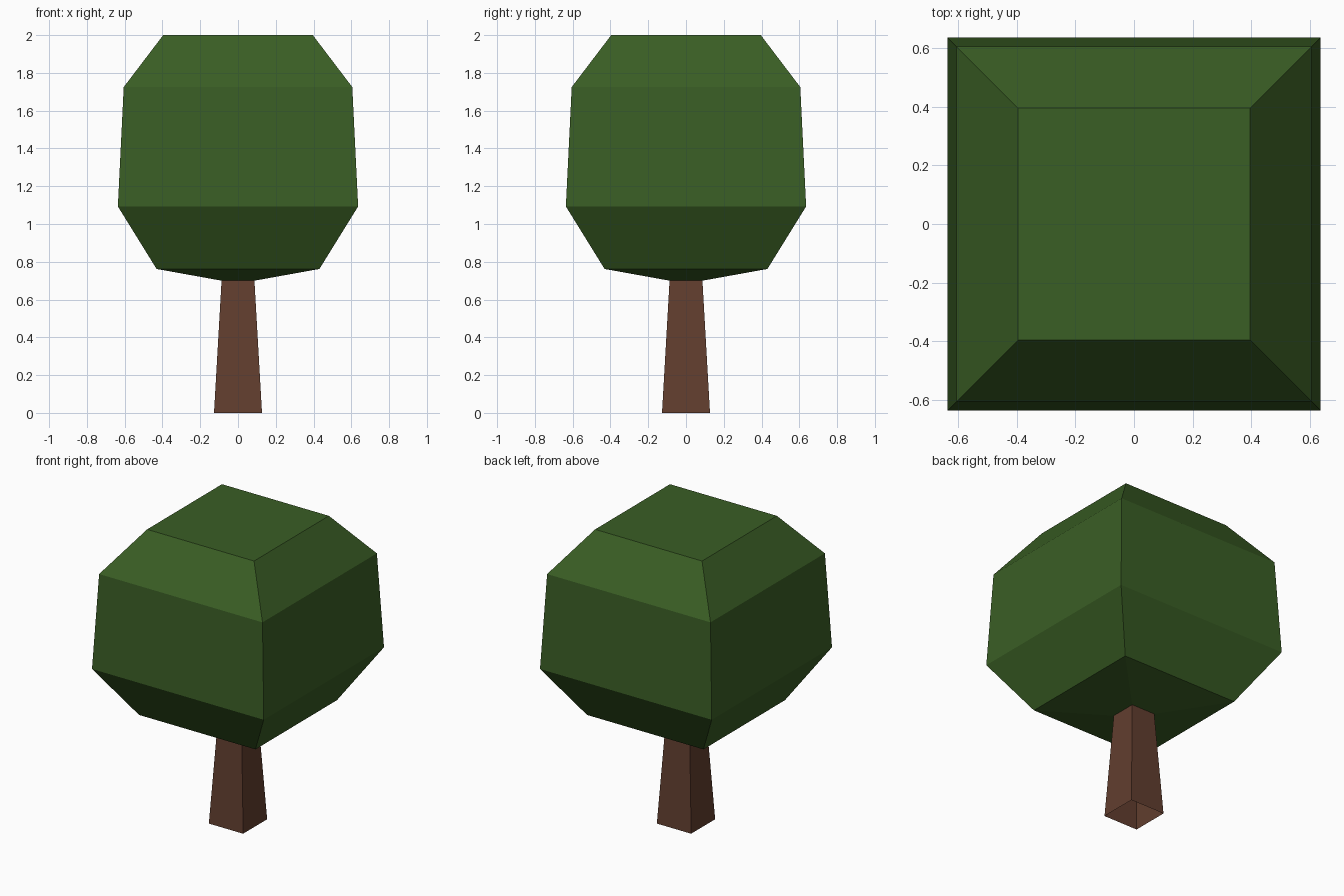
import bpy, bmesh

if "Cube" in bpy.data.objects:
    bpy.data.objects.remove(bpy.data.objects["Cube"])


def material(name, rgb):
    m = bpy.data.materials.new(name)
    m.diffuse_color = (*rgb, 1)
    m.use_nodes = True
    m.node_tree.nodes["Principled BSDF"].inputs["Base Color"].default_value = m.diffuse_color
    return m


def square_loft(name, profile, mat, cap_top=False):
    """Stack square rings given as (half width, height) and skin them."""
    bm = bmesh.new()
    rings = [[bm.verts.new((sx * h, sy * h, z))
              for sx, sy in ((-1, -1), (1, -1), (1, 1), (-1, 1))]
             for h, z in profile]
    for low, high in zip(rings, rings[1:]):
        for i in range(4):
            j = (i + 1) % 4
            bm.faces.new((low[i], low[j], high[j], high[i]))
    if cap_top:
        bm.faces.new(rings[-1])
    mesh = bpy.data.meshes.new(name)
    bm.to_mesh(mesh)
    bm.free()
    mesh.materials.append(mat)
    obj = bpy.data.objects.new(name, mesh)
    bpy.context.collection.objects.link(obj)
    return obj


bark = material("bark brown", (0.122, 0.048, 0.028))
leaf = material("leaf green", (0.042, 0.112, 0.018))

# Tapered trunk, open at the base and where it meets the leaves
square_loft("trunk", [(0.127, 0), (0.087, 0.70)], bark)

# Chunky crown growing out of the trunk top
square_loft("crown", [(0.087, 0.70), (0.431, 0.762), (0.636, 1.093),
                      (0.605, 1.725), (0.396, 2.0)], leaf, cap_top=True)
